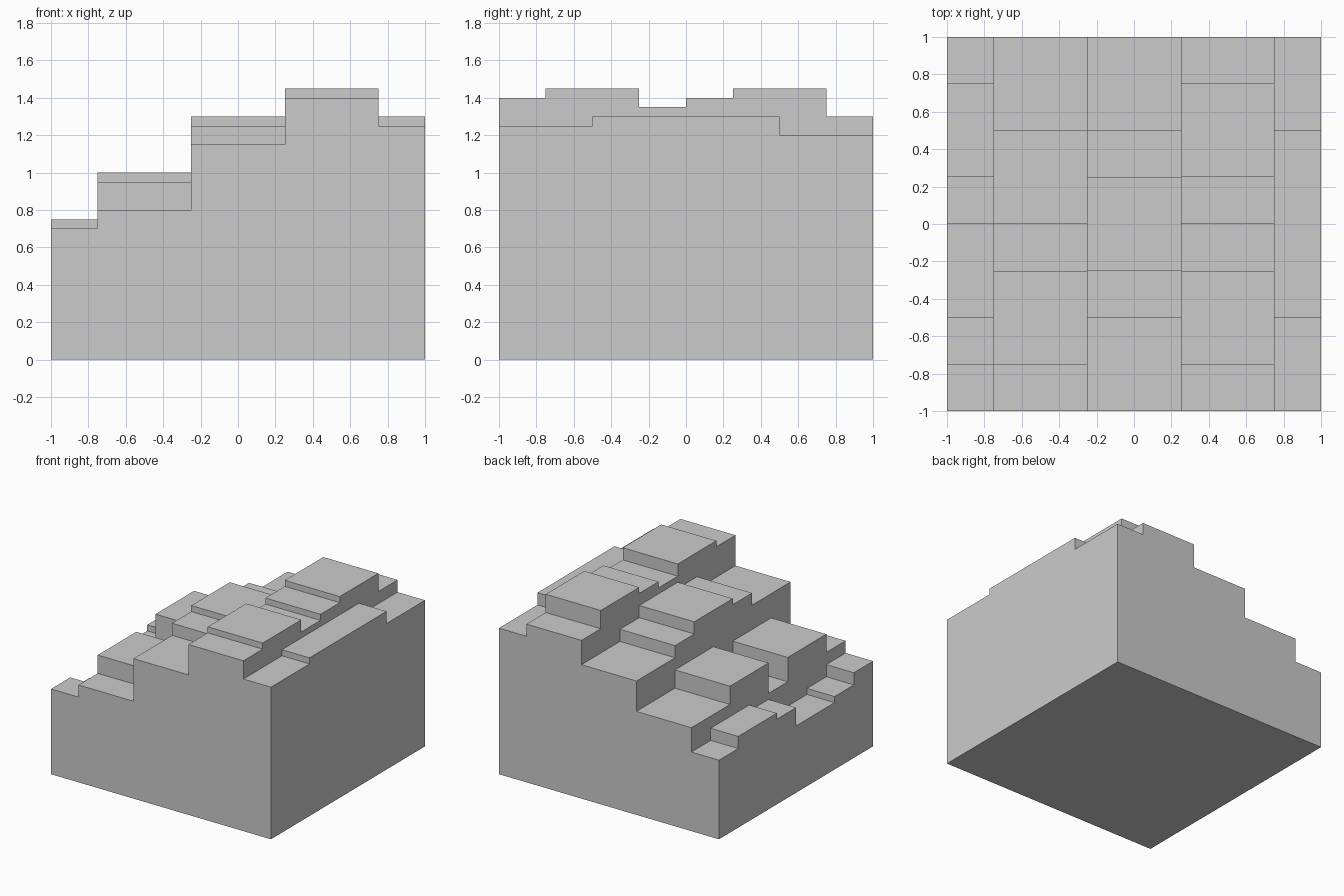
import bpy, bmesh

if "Cube" in bpy.data.objects:
    bpy.data.objects.remove(bpy.data.objects["Cube"])

# Terrace strips from left to right: (x end, [(y end, height), ...] from front to back)
STRIPS = [
    (-0.75, [(-0.75, 0.70), (-0.5, 0.60), (0, 0.55), (0.25, 0.70), (0.75, 0.75), (1, 0.65)]),
    (-0.25, [(-0.75, 0.80), (-0.25, 0.95), (0, 0.75), (0.5, 1.00), (1, 0.85)]),
    (0.25, [(-0.5, 1.15), (-0.25, 1.25), (0.25, 1.30), (0.5, 1.20), (1, 1.10)]),
    (0.75, [(-0.75, 1.40), (-0.25, 1.45), (0, 1.35), (0.25, 1.40), (0.75, 1.45), (1, 1.30)]),
    (1.00, [(-0.5, 1.25), (0.5, 1.30), (1, 1.20)]),
]
N, CELL = 8, 0.25


def height(i, j):
    """Height of a grid cell; zero outside the block."""
    if not (0 <= i < N and 0 <= j < N):
        return 0.0
    x, y = -1 + (i + 0.5) * CELL, -1 + (j + 0.5) * CELL
    steps = next(s for end, s in STRIPS if x < end)
    return next(h for end, h in steps if y < end)


bm = bmesh.new()


def quad(*points):
    bm.faces.new([bm.verts.new(p) for p in points])


for i in range(N):
    for j in range(N):
        h = height(i, j)
        x0, y0 = -1 + i * CELL, -1 + j * CELL
        x1, y1 = x0 + CELL, y0 + CELL
        ring = [(x0, y0), (x1, y0), (x1, y1), (x0, y1)]
        # Terrace top and underside
        quad(*[(x, y, h) for x, y in ring])
        quad(*[(x, y, 0) for x, y in reversed(ring)])
        # Risers down to each lower neighbour, or to the ground at the border
        for k, (di, dj) in enumerate([(0, -1), (1, 0), (0, 1), (-1, 0)]):
            low = height(i + di, j + dj)
            if h > low:
                a, b = ring[k], ring[(k + 1) % 4]
                quad((*a, low), (*b, low), (*b, h), (*a, h))

# Weld the cells and merge flat areas into clean faces
bmesh.ops.remove_doubles(bm, verts=bm.verts, dist=1e-4)
bmesh.ops.dissolve_limit(bm, angle_limit=0.01, verts=bm.verts, edges=bm.edges)

mesh = bpy.data.meshes.new("stepped_terrain")
bm.to_mesh(mesh)
bm.free()
bpy.context.collection.objects.link(bpy.data.objects.new("stepped_terrain", mesh))
